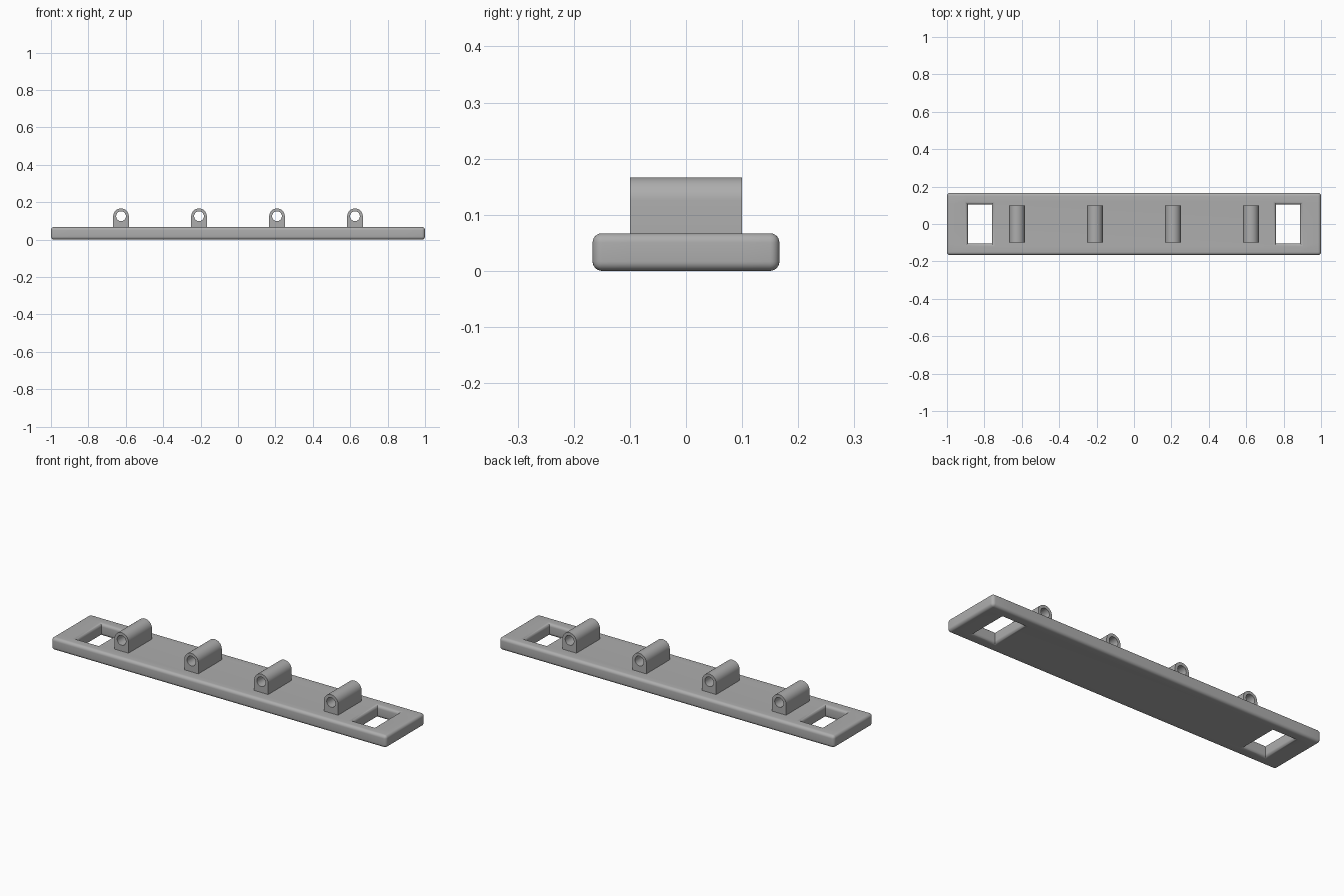
import bpy, bmesh
from math import sin, cos, pi, radians

cube = bpy.data.objects.get("Cube")
if cube:
    bpy.data.objects.remove(cube)

LENGTH, WIDTH, THICK, ROUND = 2.0, 0.333, 0.067, 0.0167
LUG_R, BORE_R, LUG_LEN, LUG_Z = 0.0417, 0.026, 0.2, 0.125

grey = bpy.data.materials.new("plain grey")
grey.use_nodes = True
colour = (0.42, 0.42, 0.42, 1)
grey.diffuse_color = colour
grey.node_tree.nodes["Principled BSDF"].inputs["Base Color"].default_value = colour


def activate(obj):
    bpy.ops.object.select_all(action="DESELECT")
    obj.select_set(True)
    bpy.context.view_layer.objects.active = obj


def smooth(obj):
    activate(obj)
    bpy.ops.object.shade_smooth_by_angle(angle=radians(35))


# Base plate: a grid of cells with two slots left out, made solid, then rounded
xs = [-LENGTH / 2, -0.888, -0.76, 0.76, 0.888, LENGTH / 2]
ys = [-WIDTH / 2, -0.104, 0.104, WIDTH / 2]
bm = bmesh.new()
grid = [[bm.verts.new((x, y, 0)) for y in ys] for x in xs]
for i in range(5):
    for j in range(3):
        if j == 1 and i in (1, 3):
            continue
        bm.faces.new((grid[i][j], grid[i + 1][j], grid[i + 1][j + 1], grid[i][j + 1]))
solid = bmesh.ops.extrude_face_region(bm, geom=bm.faces[:])
top = [v for v in solid["geom"] if isinstance(v, bmesh.types.BMVert)]
bmesh.ops.translate(bm, verts=top, vec=(0, 0, THICK))
bmesh.ops.recalc_face_normals(bm, faces=bm.faces)
# Only outward corners are rounded, so the slots keep square inner corners
rims = [e for e in bm.edges if e.calc_face_angle_signed() > 0.5]
bmesh.ops.bevel(bm, geom=rims, offset=ROUND, offset_type="OFFSET",
                segments=6, profile=0.5, affect="EDGES")
mesh = bpy.data.meshes.new("base_plate")
bm.to_mesh(mesh)
bm.free()
plate = bpy.data.objects.new("base_plate", mesh)
bpy.context.collection.objects.link(plate)
mesh.materials.append(grey)
smooth(plate)


def add_outline(curve, points):
    spline = curve.splines.new("POLY")
    spline.points.add(len(points) - 1)
    for p, (x, y) in zip(spline.points, points):
        p.co = (x, y, 0, 1)
    spline.use_cyclic_u = True


def arc(radius, end, steps):
    return [(radius * cos(end * k / steps), radius * sin(end * k / steps))
            for k in range(steps + 1)]


# Arched lugs, each with a round bore running front to back
def make_lug(name, x):
    curve = bpy.data.curves.new(name, "CURVE")
    curve.dimensions = "2D"
    curve.fill_mode = "BOTH"
    curve.extrude = LUG_LEN / 2
    foot = THICK - 0.003 - LUG_Z
    add_outline(curve, arc(LUG_R, pi, 24) + [(-LUG_R, foot), (LUG_R, foot)])
    add_outline(curve, arc(BORE_R, 2 * pi, 32)[:-1])
    lug = bpy.data.objects.new(name, curve)
    lug.location = (x, 0, LUG_Z)
    lug.rotation_euler.x = pi / 2
    bpy.context.collection.objects.link(lug)
    curve.materials.append(grey)
    activate(lug)
    bpy.ops.object.convert(target="MESH")
    lug = bpy.context.object
    # Weld the caps to the walls and face everything outward
    bm = bmesh.new()
    bm.from_mesh(lug.data)
    bmesh.ops.remove_doubles(bm, verts=bm.verts, dist=0.0001)
    bmesh.ops.recalc_face_normals(bm, faces=bm.faces)
    bm.to_mesh(lug.data)
    bm.free()
    smooth(lug)


for n in range(4):
    make_lug(f"lug_{n + 1}", (n - 1.5) * 0.417)
